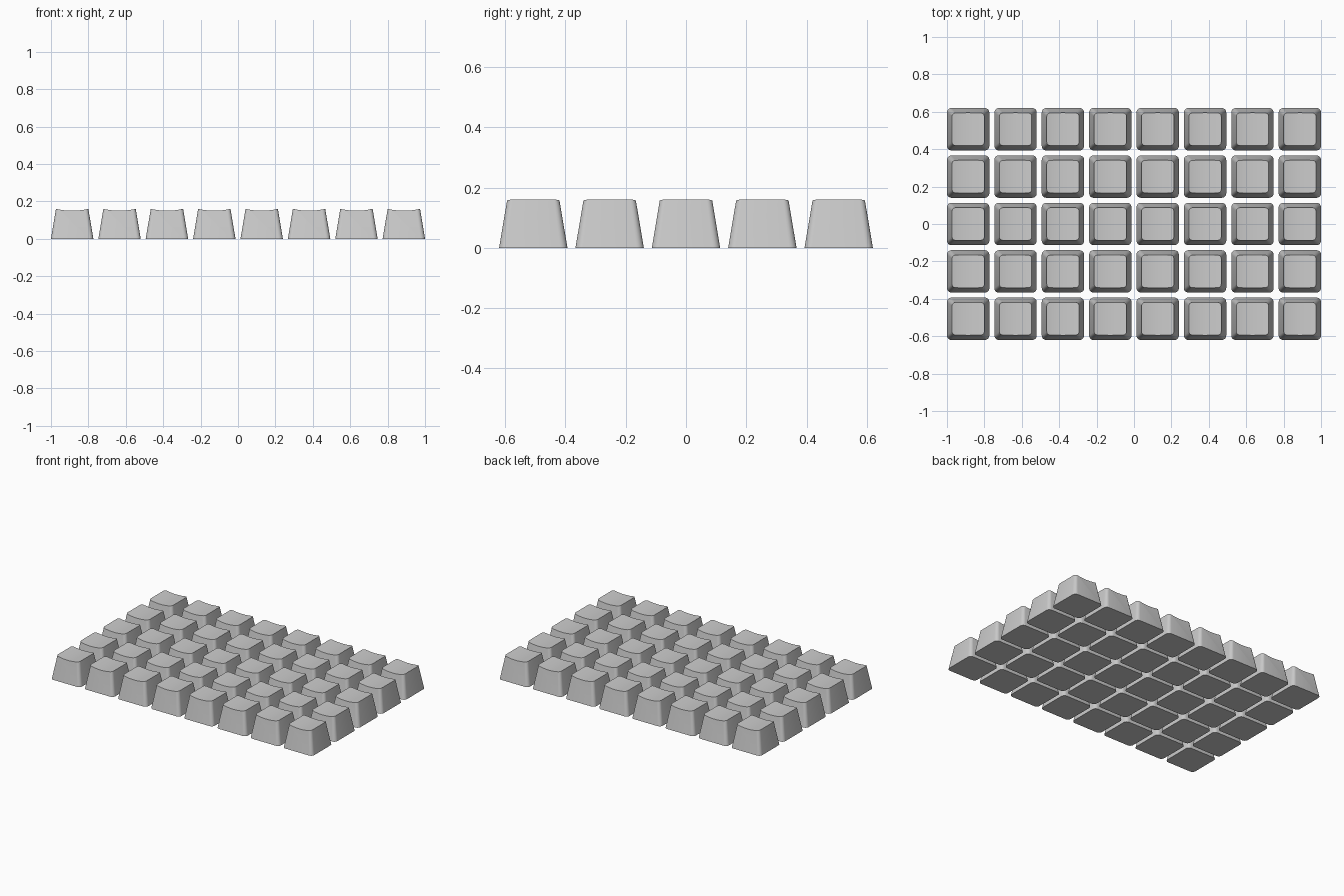
import bpy, bmesh
from math import cos, sin, pi

if "Cube" in bpy.data.objects:
    bpy.data.objects.remove(bpy.data.objects["Cube"])

COLS, ROWS = 8, 5
BASE = 0.2267                     # key width at the bottom
PITCH = (2 - BASE) / (COLS - 1)
TOP = 0.173                       # key width at the top
HEIGHT = 0.16
DISH = 0.010                      # depth of the finger groove running along y
SLOPE = (BASE - TOP) / 2 / HEIGHT


def rounded_loop(bm, width, radius, z, seg=5):
    """Ring of vertices around a rounded square."""
    c = width / 2 - radius
    ring = []
    for q, (sx, sy) in enumerate([(1, 1), (-1, 1), (-1, -1), (1, -1)]):
        for i in range(seg + 1):
            a = (q + i / seg) * pi / 2
            ring.append(bm.verts.new((sx * c + radius * cos(a), sy * c + radius * sin(a), z)))
    return ring


def keycap_mesh():
    bm = bmesh.new()
    low = rounded_loop(bm, BASE, 0.024, 0)
    high = rounded_loop(bm, TOP, 0.018, HEIGHT)
    n = len(low)
    # tapered walls, closed bottom and top
    for i in range(n):
        j = (i + 1) % n
        bm.faces.new((low[i], low[j], high[j], high[i]))
    bm.faces.new(low[::-1])
    bm.faces.new(high)
    # slice the top into strips, then sink them into a cylindrical dish
    inner = TOP / 2 - 0.018
    for k in range(11):
        x = inner * (-1 + 2 * k / 10) * 0.98
        tops = [f for f in bm.faces if all(v.co.z > HEIGHT - 1e-5 for v in f.verts)]
        geom = tops + list({e for f in tops for e in f.edges}) + list({v for f in tops for v in f.verts})
        bmesh.ops.bisect_plane(bm, geom=geom, dist=1e-6, plane_co=(x, 0, 0), plane_no=(1, 0, 0))
    for v in bm.verts:
        if v.co.z > HEIGHT - 1e-5:
            drop = DISH * (1 - (v.co.x / (TOP / 2)) ** 2)
            v.co.z -= drop
            v.co.y += drop * SLOPE * (1 if v.co.y > 0 else -1)
    bmesh.ops.recalc_face_normals(bm, faces=bm.faces[:])
    mesh = bpy.data.meshes.new("keycap")
    bm.to_mesh(mesh)
    bm.free()
    return mesh


# grid of identical keycaps
mesh = keycap_mesh()
for r in range(ROWS):
    for c in range(COLS):
        key = bpy.data.objects.new(f"keycap_row{r + 1}_col{c + 1}", mesh)
        key.location = ((c - (COLS - 1) / 2) * PITCH, (r - (ROWS - 1) / 2) * PITCH, 0)
        bpy.context.collection.objects.link(key)

# smooth rounded corners, crisp rims (the mesh is shared by all keys)
bpy.context.view_layer.objects.active = key
key.select_set(True)
bpy.ops.object.shade_smooth_by_angle()
